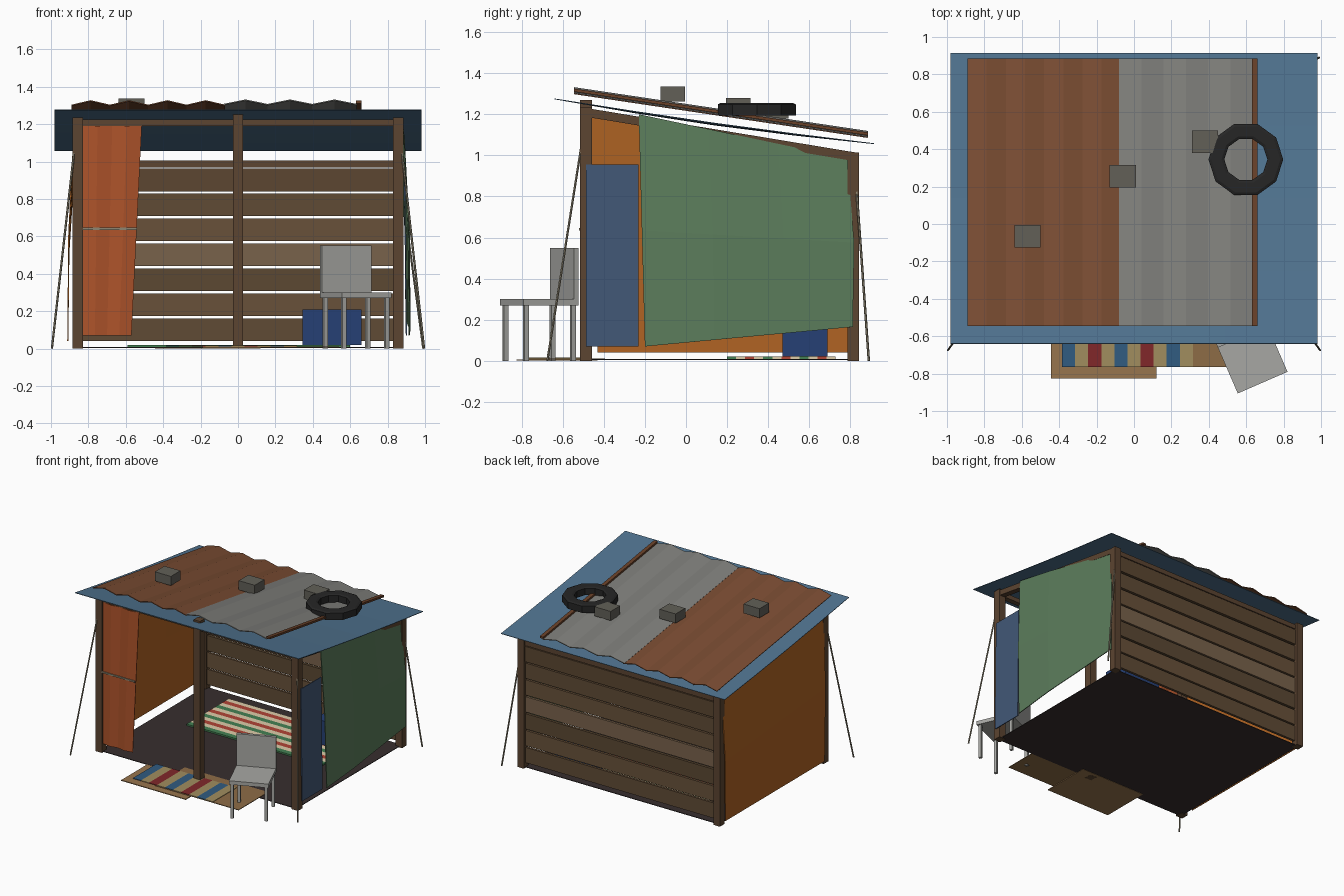
import bpy, bmesh, math, random
from mathutils import Vector, Matrix

if "Cube" in bpy.data.objects:
    bpy.data.objects.remove(bpy.data.objects["Cube"])

random.seed(4)
mats = {}


def mat(rgb):
    # one material per sRGB colour
    if rgb not in mats:
        m = bpy.data.materials.new("colour_%d" % len(mats))
        m.diffuse_color = [(c / 255) ** 2.2 for c in rgb] + [1]
        m.use_nodes = True
        m.node_tree.nodes["Principled BSDF"].inputs["Base Color"].default_value = m.diffuse_color
        mats[rgb] = m
    return mats[rgb]


def make(name, bm, rgb):
    bmesh.ops.recalc_face_normals(bm, faces=bm.faces)
    me = bpy.data.meshes.new(name)
    bm.to_mesh(me)
    bm.free()
    ob = bpy.data.objects.new(name, me)
    bpy.context.collection.objects.link(ob)
    me.materials.append(mat(rgb))
    return ob


def box(name, lo, hi, rgb, shear=0.0, M=None):
    # box between two corners; shear drops z along y
    bm = bmesh.new()
    bmesh.ops.create_cube(bm, size=1)
    for v in bm.verts:
        v.co = Vector([lo[i] + (v.co[i] + .5) * (hi[i] - lo[i]) for i in range(3)])
        v.co.z += shear * (v.co.y - lo[1])
    if M:
        bm.transform(M)
    return make(name, bm, rgb)


def sheet(name, corners, nx, ny, rgb, offset=lambda u, v: (0, 0, 0), thick=.006):
    # thin cloth: bilinear grid over four corners plus an offset
    a, b, c, d = map(Vector, corners)
    bm = bmesh.new()
    rows = []
    for j in range(ny + 1):
        v = j / ny
        rows.append([bm.verts.new(a.lerp(b, i / nx).lerp(d.lerp(c, i / nx), v)
                                  + Vector(offset(i / nx, v))) for i in range(nx + 1)])
    for j in range(ny):
        for i in range(nx):
            bm.faces.new((rows[j][i], rows[j][i + 1], rows[j + 1][i + 1], rows[j + 1][i]))
    ob = make(name, bm, rgb)
    s = ob.modifiers.new("thickness", "SOLIDIFY")
    s.thickness = thick
    s.offset = 0
    return ob


def rope(name, p, q, rgb, r=.006):
    p, q = Vector(p), Vector(q)
    bm = bmesh.new()
    bmesh.ops.create_cone(bm, cap_ends=True, segments=6, radius1=r, radius2=r, depth=(q - p).length)
    bm.transform(Matrix.Translation((p + q) / 2) @ (q - p).to_track_quat('Z', 'Y').to_matrix().to_4x4())
    return make(name, bm, rgb)


WOOD = (92, 70, 52)
ROPE = (140, 132, 112)

# posts
for side, s in (("left", -1), ("right", 1)):
    x = s * .858
    box(side + "_front_post", (x - .028, -.515, 0), (x + .028, -.457, 1.235), WOOD)
    box(side + "_back_post", (x - .028, .785, 0), (x + .028, .842, 1.015), WOOD)
    box(side + "_rafter", (x - .022, -.47, 1.185), (x + .022, .82, 1.228), WOOD, -.165)
box("centre_post", (-.028, -.515, 0), (.028, -.457, 1.27), WOOD)

# beams
box("front_beam", (-.86, -.505, 1.19), (.86, -.465, 1.225), WOOD)
box("back_beam", (-.86, .79, .968), (.86, .825, 1.005), WOOD)

# back wall boards
tones = [(96, 76, 56), (104, 82, 60), (92, 74, 54), (120, 98, 76), (104, 82, 60), (96, 76, 56), (92, 72, 52)]
for i, tone in enumerate(tones):
    z = .04 + i * .1335
    box("wall_board_%d" % (i + 1), (-.845, .8, z), (.845, .822 + random.uniform(-.004, .004), z + .121), tone)

# ground sheet
box("ground_sheet", (-.86, -.5, .003), (.86, .82, .008), (58, 50, 50))

# cloth walls
sheet("left_wall_cloth", [(-.91, -.43, .04), (-.91, .81, .04), (-.875, .8, .98), (-.875, -.47, 1.19)],
      3, 2, (176, 100, 40), lambda u, v: (-.012 * math.sin(math.pi * v), 0, 0))
sheet("right_wall_cloth", [(.915, -.2, .07), (.905, .812, .165), (.88, .785, .985), (.88, -.23, 1.2)],
      3, 2, (92, 124, 92),
      lambda u, v: (.012 * math.sin(math.pi * v) + .008 * math.sin(5 * u), .02 * u * math.sin(math.pi * v), 0))
sheet("right_blue_panel", [(.9, -.487, .07), (.9, -.232, .07), (.89, -.232, .955), (.89, -.487, .955)],
      2, 1, (68, 88, 118))

# front curtain with its tie
sheet("door_curtain", [(-.83, -.5, .07), (-.57, -.5, .07), (-.515, -.5, 1.19), (-.83, -.5, 1.19)],
      4, 2, (172, 84, 46), lambda u, v: (0, -.012 * (round(u * 4) % 2), 0))
box("curtain_tie", (-.83, -.52, .635), (-.54, -.512, .647), ROPE)

# roof tarp, sagging slightly
sheet("roof_tarp", [(-.98, -.64, 1.275), (.98, -.64, 1.275), (.98, .915, 1.057), (-.98, .915, 1.057)],
      4, 4, (82, 116, 144),
      lambda u, v: (0, 0, -.018 * math.sin(math.pi * v) * (.5 + .5 * math.sin(math.pi * u))), .004)


# corrugated roof sheets
def corrugated(name, x0, x1, n, rgb, lift):
    sheet(name, [(x0, -.545, 1.313 + lift), (x1, -.545, 1.313 + lift),
                 (x1, .885, 1.1 + lift), (x0, .885, 1.1 + lift)],
          n, 1, rgb, lambda u, v: (0, 0, .012 if round(u * n) % 2 else -.012))


corrugated("rusty_roof_sheet", -.89, -.07, 8, (122, 78, 54), 0)
corrugated("grey_roof_sheet", -.08, .635, 6, (126, 126, 122), .004)
box("roof_batten", (.63, -.545, 1.31), (.66, .885, 1.325), (104, 66, 44), -.149)

# weights on the roof
for i, (x, y, z) in enumerate([(-.57, -.065, 1.263), (-.06, .255, 1.207), (.38, .44, 1.18)]):
    box("roof_weight_%d" % (i + 1), (x - .07, y - .06, z), (x + .07, y + .06, z + .073), (98, 96, 88))

# tyre: ring with a rectangular section, ten sides
bm = bmesh.new()
section = [(.2, 1.195), (.2, 1.248), (.185, 1.255), (.13, 1.255), (.115, 1.248), (.115, 1.195)]
rings = [[bm.verts.new((.598 + r * math.cos(k * math.pi / 5), .345 + r * math.sin(k * math.pi / 5), z))
          for r, z in section] for k in range(10)]
for k in range(10):
    a, b = rings[k], rings[(k + 1) % 10]
    for j in range(len(section)):
        n = (j + 1) % len(section)
        bm.faces.new((a[j], b[j], b[n], a[n]))
make("tyre", bm, (42, 42, 42))

# guy ropes
rope("left_front_rope", (-.86, -.485, 1.2), (-.995, -.675, 0), ROPE)
rope("right_front_rope", (.86, -.485, 1.2), (.995, -.675, 0), ROPE)
rope("right_back_rope", (.86, .82, .98), (.99, .89, 0), ROPE)

# cardboard mats and striped doormat
box("cardboard_left", (-.445, -.825, .001), (.12, -.43, .007), (150, 116, 78))
box("cardboard_right", (-.19, -.765, .007), (.54, -.395, .012), (140, 108, 72))
stripes = [(52, 92, 128), (160, 140, 95), (128, 44, 46), (160, 140, 95)]
for i in range(10):
    x = -.385 + i * .07
    box("doormat_stripe_%d" % (i + 1), (x, -.765, .012), (x + .07, -.47, .016), stripes[i % 4])

# striped sleeping rug inside
rug = [(222, 204, 168), (176, 70, 56), (222, 204, 168), (70, 128, 84)]
for i in range(12):
    y = .2 + i * .044
    box("rug_stripe_%d" % (i + 1), (-.59, y, .008), (.6, y + .044, .02), rug[(i + 3) % 4])

# storage crate
box("storage_crate", (.345, .47, .02), (.66, .69, .21), (42, 66, 116))

# chair, turned about z
GREY = (166, 166, 162)
T = Matrix.Translation((.63, -.715, 0)) @ Matrix.Rotation(math.radians(23.5), 4, 'Z')
box("chair_seat", (-.145, -.145, .27), (.145, .145, .3), GREY, 0, T)
box("chair_back", (-.145, .122, .3), (.145, .145, .55), GREY, 0, T)
for sx in (-1, 1):
    for sy in (-1, 1):
        x, y = sx * .125, sy * .125
        name = "chair_%s_%s_leg" % ("front" if sy < 0 else "back", "left" if sx < 0 else "right")
        box(name, (x - .011, y - .011, 0), (x + .011, y + .011, .27), GREY, 0, T)
